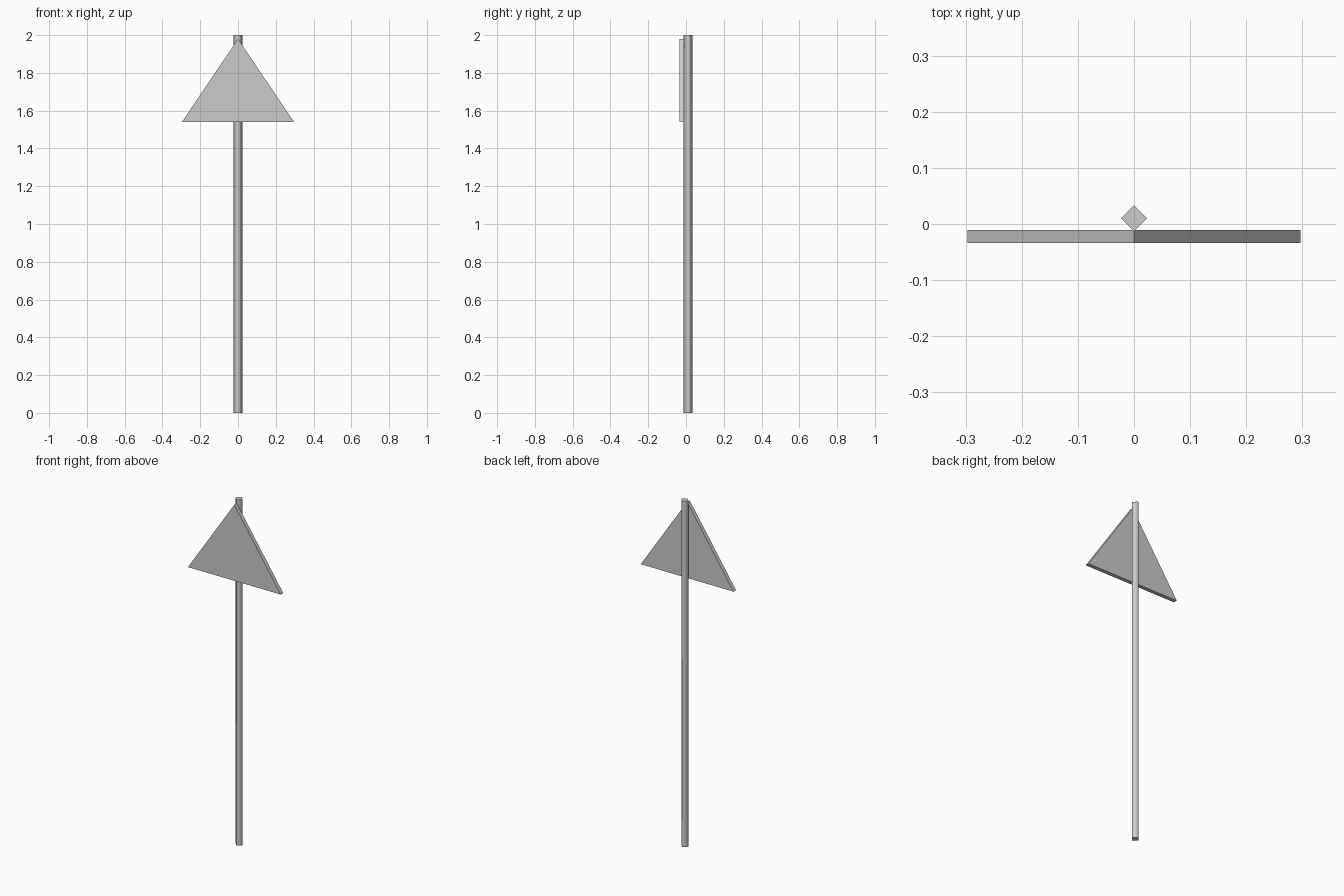
import bpy
import bmesh

if "Cube" in bpy.data.objects:
    bpy.data.objects.remove(bpy.data.objects["Cube"])

# Post: four-sided cylinder turned corner-forward, softly shaded sides
POST_R, POST_H, POST_Y = 0.023, 2.0, 0.0105
bpy.ops.mesh.primitive_cylinder_add(
    vertices=4, radius=POST_R, depth=POST_H, location=(0, POST_Y, POST_H / 2))
post = bpy.context.object
post.name = "post"
for face in post.data.polygons:
    face.use_smooth = abs(face.normal.z) < 0.5
# Keep the end caps crisp
for edge in post.data.edges:
    a, b = (post.data.vertices[i].co for i in edge.vertices)
    edge.use_edge_sharp = abs(a.z - b.z) < 1e-4

# Sign plate: triangle profile extruded back to the front corner of the post
FRONT_Y, BACK_Y = -0.0335, -0.0105
profile = [(-0.297, 1.54), (0.297, 1.54), (0, 1.98)]
bm = bmesh.new()
face = bm.faces.new([bm.verts.new((x, FRONT_Y, z)) for x, z in profile])
extruded = bmesh.ops.extrude_face_region(bm, geom=[face], use_keep_orig=True)
moved = [g for g in extruded["geom"] if isinstance(g, bmesh.types.BMVert)]
bmesh.ops.translate(bm, verts=moved, vec=(0, BACK_Y - FRONT_Y, 0))
bmesh.ops.recalc_face_normals(bm, faces=bm.faces)
mesh = bpy.data.meshes.new("sign_plate")
bm.to_mesh(mesh)
bm.free()
sign = bpy.data.objects.new("sign_plate", mesh)
bpy.context.collection.objects.link(sign)
